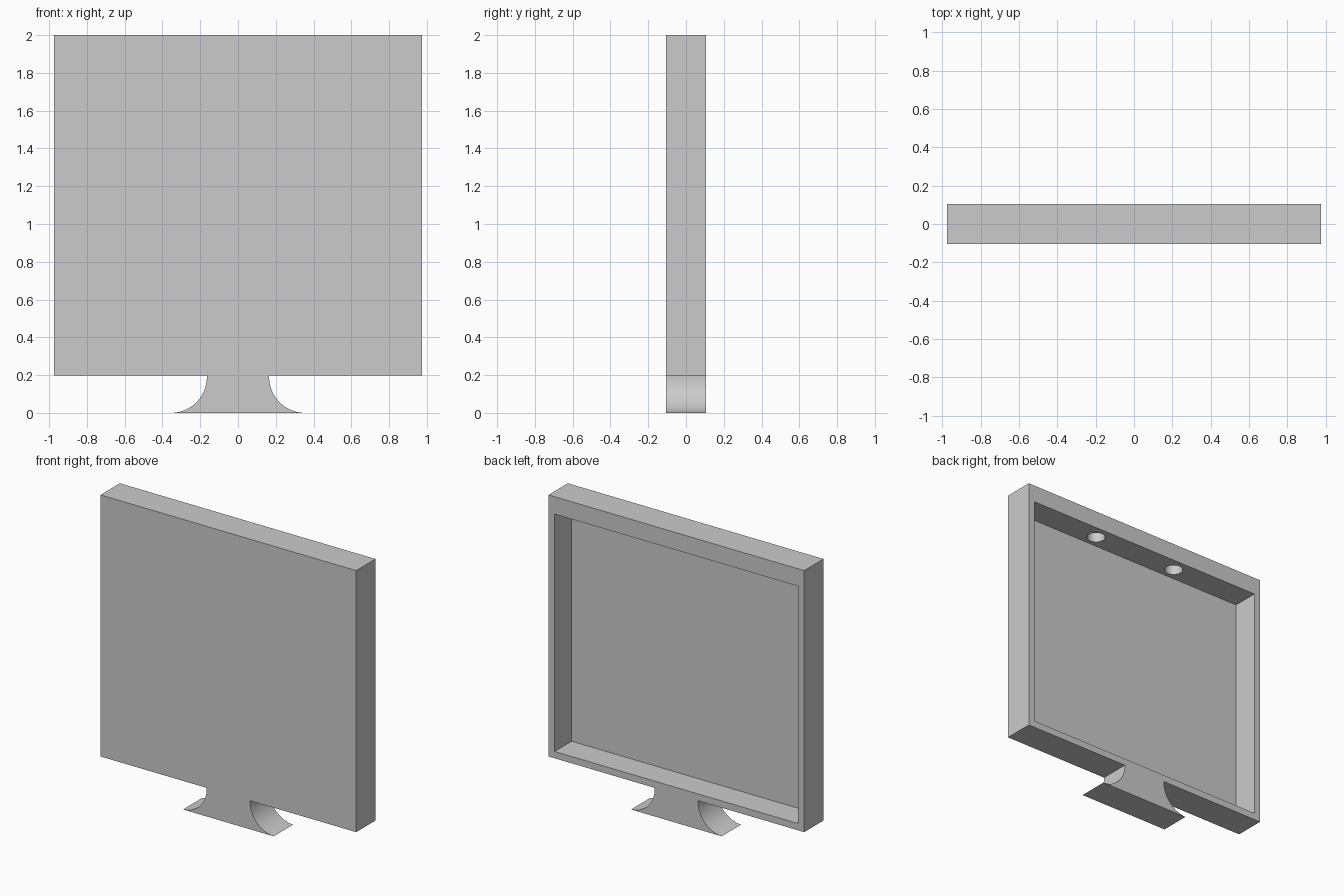
import bpy
import bmesh
from math import cos, sin, pi, radians

cube = bpy.data.objects.get("Cube")
if cube:
    bpy.data.objects.remove(cube, do_unlink=True)

HALF_W, HALF_D = 0.975, 0.105       # half width and half depth of the panel
BOTTOM, TOP = 0.197, 2.0            # panel height range
RIM, TOP_RIM, SKIN = 0.047, 0.12, 0.025
CEILING = TOP - TOP_RIM

grey = bpy.data.materials.new("light_grey")
grey.use_nodes = True
colour = (0.6, 0.6, 0.6, 1)
grey.diffuse_color = colour
grey.node_tree.nodes["Principled BSDF"].inputs["Base Color"].default_value = colour


def extrude_profile(name, points, y0, y1):
    """Solid made by sweeping an x-z outline from y0 to y1."""
    bm = bmesh.new()
    face = bm.faces.new([bm.verts.new((x, y0, z)) for x, z in points])
    swept = bmesh.ops.extrude_face_region(bm, geom=[face])["geom"]
    verts = [g for g in swept if isinstance(g, bmesh.types.BMVert)]
    bmesh.ops.translate(bm, verts=verts, vec=(0, y1 - y0, 0))
    bmesh.ops.recalc_face_normals(bm, faces=bm.faces)
    mesh = bpy.data.meshes.new(name)
    bm.to_mesh(mesh)
    bm.free()
    mesh.materials.append(grey)
    obj = bpy.data.objects.new(name, mesh)
    bpy.context.collection.objects.link(obj)
    return obj


def rectangle(half_width, z0, z1):
    return [(-half_width, z0), (half_width, z0), (half_width, z1), (-half_width, z1)]


def activate(obj):
    bpy.ops.object.select_all(action="DESELECT")
    obj.select_set(True)
    bpy.context.view_layer.objects.active = obj


def cut(target, cutter):
    """Subtract the cutter from the target, then discard it."""
    cutter.hide_render = True
    mod = target.modifiers.new("cut", "BOOLEAN")
    mod.operation = "DIFFERENCE"
    mod.solver = "EXACT"
    mod.object = cutter
    activate(target)
    bpy.ops.object.modifier_apply(modifier=mod.name)
    bpy.data.objects.remove(cutter, do_unlink=True)


# Panel: a shallow tray, open at the back
panel = extrude_profile("panel", rectangle(HALF_W, BOTTOM, TOP), -HALF_D, HALF_D)
cut(panel, extrude_profile(
    "recess_cutter", rectangle(HALF_W - RIM, BOTTOM + RIM, CEILING),
    -HALF_D + SKIN, HALF_D + 0.1))

# Two blind round sockets in the underside of the thick top rim
for side in (-1, 1):
    bpy.ops.mesh.primitive_cylinder_add(
        vertices=48, radius=0.059, depth=0.18, location=(side * 0.327, 0.008, CEILING))
    socket = bpy.context.object
    socket.name = "socket_cutter"
    socket.data.materials.append(grey)
    cut(panel, socket)

# Foot: a flared pedestal with concave quarter-round sides
R, CENTRE = 0.19, 0.355
STEPS = 24
flare = [(CENTRE - R * sin(a), R - R * cos(a))
         for a in (0.05 + (pi / 2 - 0.05) * i / STEPS for i in range(STEPS + 1))]
flare[0] = (flare[0][0], 0)
flare.append((CENTRE - R, BOTTOM))
outline = flare + [(-x, z) for x, z in reversed(flare)]
foot = extrude_profile("foot", outline, -HALF_D, HALF_D)

for part in (panel, foot):
    activate(part)
    bpy.ops.object.shade_smooth_by_angle(angle=radians(30))
